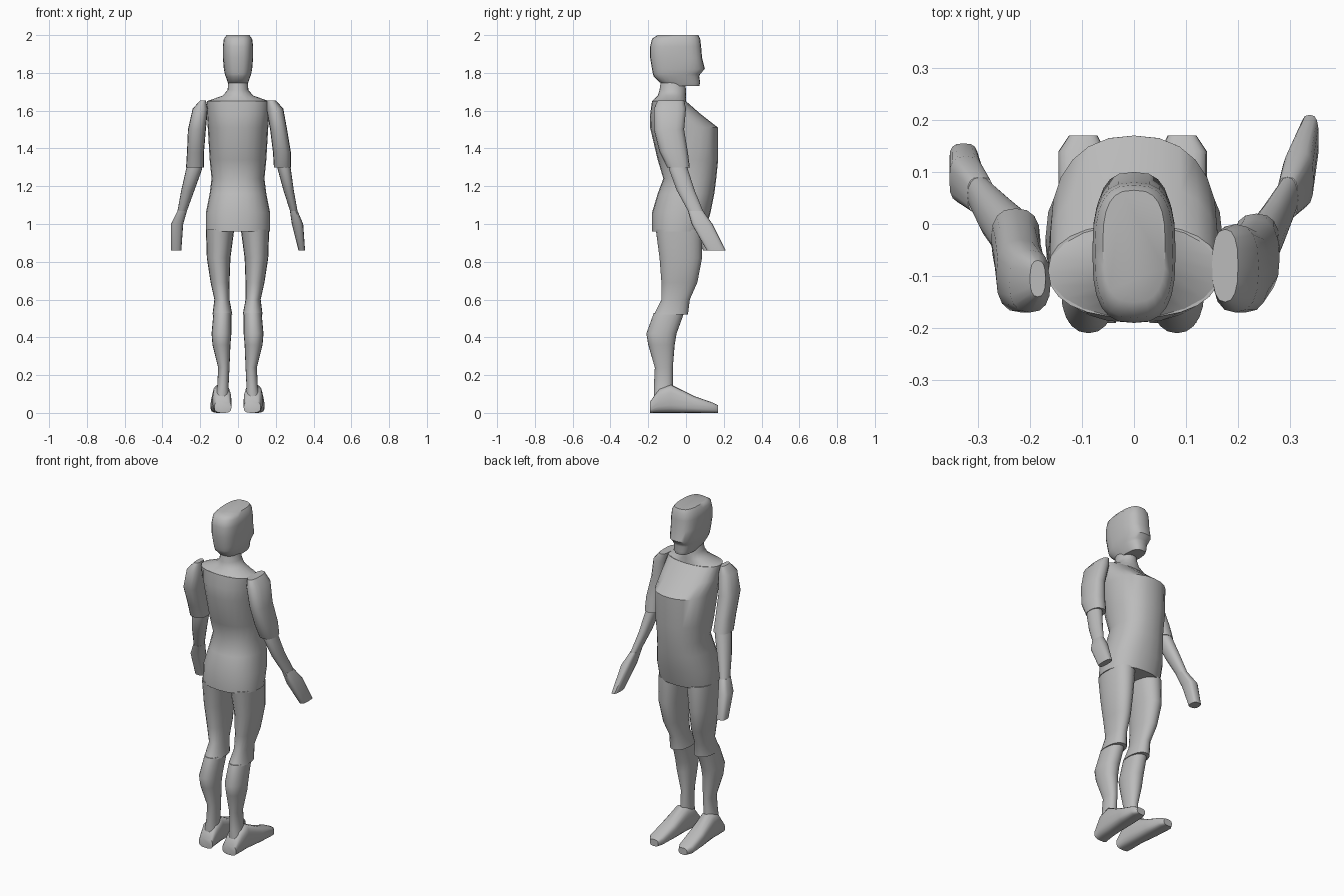
import bpy
import bmesh
import math
from mathutils import Vector

# Remove the default cube only
default_cube = bpy.data.objects.get("Cube")
if default_cube:
    bpy.data.objects.remove(default_cube, do_unlink=True)

# One plain grey for the whole figure
grey = bpy.data.materials.new("plain grey")
grey.use_nodes = True
grey_value = (0.5, 0.5, 0.5, 1)
grey.diffuse_color = grey_value
grey.node_tree.nodes["Principled BSDF"].inputs["Base Color"].default_value = grey_value


def rounded(angle, power):
    """Point on a unit superellipse."""
    c, s = math.cos(angle), math.sin(angle)
    u = math.copysign(abs(c) ** (2 / power), c)
    v = math.copysign(abs(s) ** (2 / power), s)
    return u, v


def loft(name, sections, sides=20, power=2.2, along_y=False, sharp=40):
    """Skin a closed body through sections of (low u, high u, low v, high v, position)."""
    bm = bmesh.new()
    rings = []
    for u_low, u_high, v_low, v_high, position in sections:
        ring = []
        for i in range(sides):
            u, v = rounded(math.tau * i / sides, power)
            across = (u_low + u_high) / 2 + u * (u_high - u_low) / 2
            deep = (v_low + v_high) / 2 + v * (v_high - v_low) / 2
            place = (across, position, deep) if along_y else (across, deep, position)
            ring.append(bm.verts.new(Vector(place)))
        rings.append(ring)
    for lower, upper in zip(rings, rings[1:]):
        for i in range(sides):
            j = (i + 1) % sides
            bm.faces.new((lower[i], lower[j], upper[j], upper[i]))
    bm.faces.new(rings[0])
    bm.faces.new(rings[-1])
    bmesh.ops.recalc_face_normals(bm, faces=bm.faces)
    mesh = bpy.data.meshes.new(name)
    bm.to_mesh(mesh)
    bm.free()
    mesh.materials.append(grey)
    part = bpy.data.objects.new(name, mesh)
    bpy.context.collection.objects.link(part)
    bpy.ops.object.select_all(action="DESELECT")
    part.select_set(True)
    bpy.context.view_layer.objects.active = part
    bpy.ops.object.shade_smooth_by_angle(angle=math.radians(sharp))
    return part


def centred(sections):
    """Expand (half width, back, front, height) to full sections."""
    return [(-w, w, back, front, z) for w, back, front, z in sections]


def mirrored(sections, shift=-.005):
    """Swap sections to the other side of the body."""
    return [(shift - high, shift - low, *rest) for low, high, *rest in sections]


# Torso: wide hips, narrow waist, chest sloping back to the collar
loft("torso", centred([
    (.17, -.18, .1, .96), (.17, -.18, .13, 1.06), (.15, -.15, .15, 1.16),
    (.14, -.12, .16, 1.24), (.15, -.15, .17, 1.34), (.16, -.19, .17, 1.51),
    (.165, -.19, .08, 1.58), (.165, -.18, 0, 1.65),
]), sides=24, power=2.3)

# Neck flaring onto the shoulders
loft("neck", centred([
    (.165, -.18, 0, 1.65), (.08, -.15, 0, 1.68), (.055, -.14, 0, 1.71),
    (.05, -.13, -.01, 1.78),
]), power=2)

# Head: flat crown, brow, nose, mouth and chin
loft("head", centred([
    (.045, -.1, .07, 1.73), (.055, -.14, .075, 1.75), (.065, -.17, .07, 1.78),
    (.07, -.175, .075, 1.795), (.075, -.18, .1, 1.82), (.08, -.19, .085, 1.88),
    (.08, -.19, .08, 1.94), (.075, -.18, .075, 1.98), (.06, -.15, .065, 2),
]), sides=24, power=2.8, sharp=50)

# Legs: thigh ending in a flared cuff, then calf and ankle
thigh = [
    (.025, .13, -.17, .01, .52), (.04, .12, -.13, .02, .6), (.04, .14, -.13, .06, .69),
    (.035, .16, -.14, .085, .82), (.015, .165, -.16, .085, .97),
]
shin = [
    (.035, .125, -.17, -.07, .06), (.045, .105, -.17, -.07, .14),
    (.04, .1, -.165, -.07, .24), (.035, .13, -.2, -.06, .36),
    (.03, .135, -.21, -.05, .42), (.03, .125, -.17, -.01, .53),
]
# Feet: heel to toe
foot = [
    (.03, .12, 0, .06, -.19), (.03, .13, 0, .13, -.14), (.035, .13, 0, .15, -.08),
    (.04, .14, 0, .09, .04), (.05, .14, 0, .055, .14), (.065, .12, 0, .04, .17),
]
for side, place in (("left", list), ("right", mirrored)):
    loft(side + "_thigh", place(thigh))
    loft(side + "_shin", place(shin))
    loft(side + "_foot", place(foot), power=3, along_y=True)

# Left arm, reaching further forward
loft("left_upper_arm", [
    (.19, .28, -.1, .02, 1.3), (.185, .28, -.14, .01, 1.38), (.17, .26, -.17, -.01, 1.5),
    (.15, .24, -.17, 0, 1.61), (.15, .2, -.15, -.01, 1.655),
], sides=16, power=2.5)
loft("left_forearm", [
    (.275, .315, .01, .09, 1.07), (.24, .295, -.05, .045, 1.18),
    (.21, .28, -.09, .01, 1.29), (.2, .27, -.09, 0, 1.33),
], sides=16)
loft("left_hand", [
    (.32, .355, .11, .21, .86), (.285, .345, .03, .14, 1), (.275, .315, .01, .09, 1.07),
], sides=16, power=3)

# Right arm, hanging closer to the body
loft("right_upper_arm", [
    (-.275, -.18, -.09, .03, 1.3), (-.27, -.18, -.12, .01, 1.38),
    (-.265, -.17, -.17, -.03, 1.5), (-.24, -.16, -.17, -.05, 1.61),
    (-.2, -.17, -.14, -.07, 1.655),
], sides=16, power=2.5)
loft("right_forearm", [
    (-.32, -.27, .02, .09, 1.07), (-.3, -.23, -.03, .06, 1.18),
    (-.275, -.19, -.07, .03, 1.29), (-.26, -.19, -.07, .02, 1.33),
], sides=16)
loft("right_hand", [
    (-.355, -.3, .09, .155, .86), (-.355, -.29, .04, .13, 1), (-.32, -.27, .02, .09, 1.07),
], sides=16, power=3)
